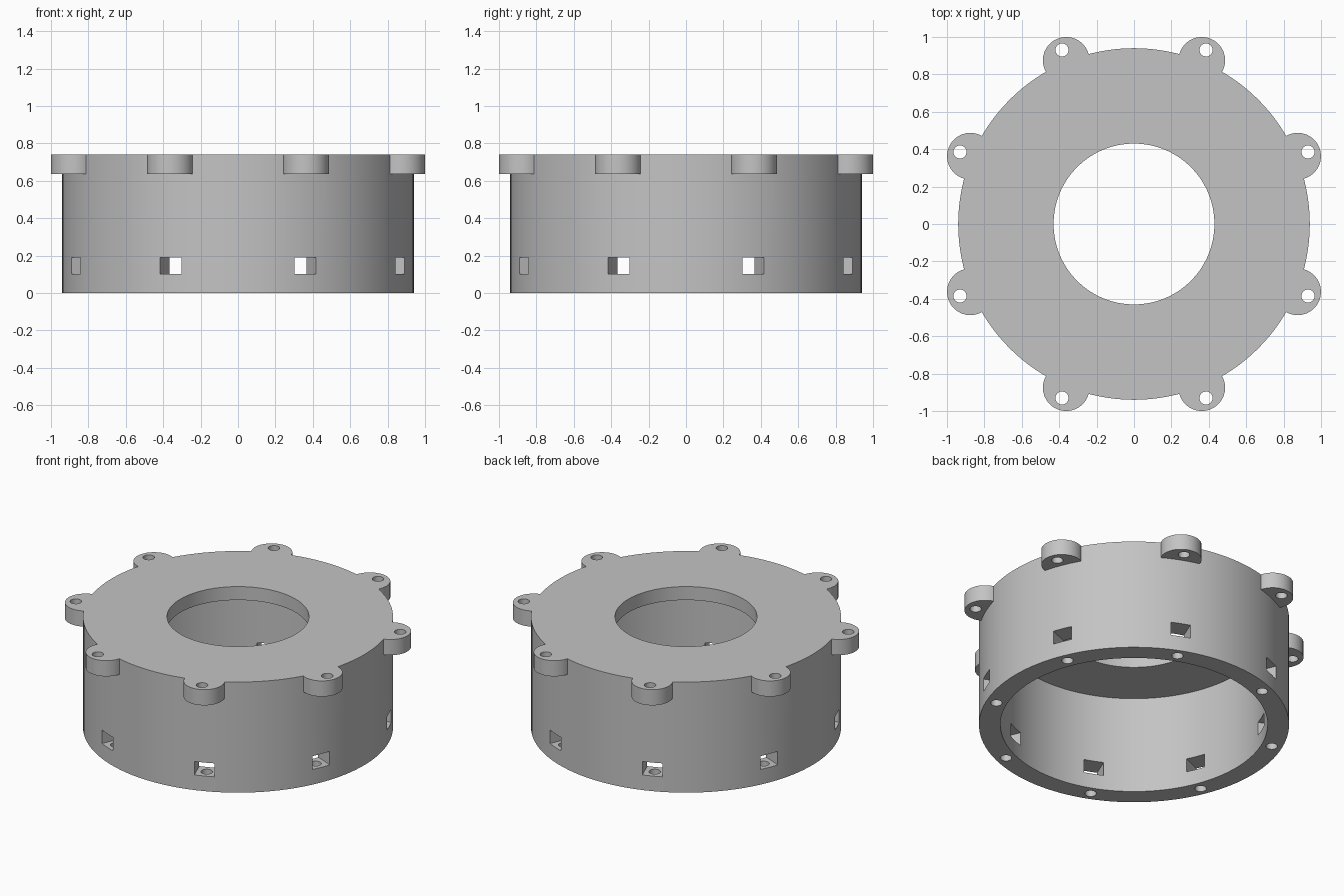
import bpy, bmesh, math
from mathutils import Matrix

cube = bpy.data.objects.get("Cube")
if cube:
    bpy.data.objects.remove(cube, do_unlink=True)

# Main dimensions
HEIGHT, OUTER, INNER, BORE = 0.74, 0.94, 0.81, 0.43
TOP_PLATE, LUG_DROP = 0.09, 0.105
COUNT = 8

grey = bpy.data.materials.new("plain grey")
grey.use_nodes = True
colour = (0.55, 0.55, 0.55, 1)
grey.diffuse_color = colour
grey.node_tree.nodes["Principled BSDF"].inputs["Base Color"].default_value = colour


def make_object(name, bm):
    mesh = bpy.data.meshes.new(name)
    bm.to_mesh(mesh)
    bm.free()
    mesh.materials.append(grey)
    obj = bpy.data.objects.new(name, mesh)
    bpy.context.collection.objects.link(obj)
    return obj


def add_cylinder(bm, radius, z0, z1, offset=0.0, angle=0.0, sides=32):
    place = Matrix.Rotation(angle, 4, "Z") @ Matrix.Translation((offset, 0, (z0 + z1) / 2))
    bmesh.ops.create_cone(bm, cap_ends=True, segments=sides, radius1=radius,
                          radius2=radius, depth=z1 - z0, matrix=place)


def add_box(bm, size, offset, z, angle):
    place = Matrix.Rotation(angle, 4, "Z") @ Matrix.Translation((offset, 0, z))
    bmesh.ops.create_cube(bm, size=1, matrix=place @ Matrix.Diagonal((*size, 1)))


def around(name, add, *args):
    """One object holding a ring of equally spaced copies."""
    bm = bmesh.new()
    for i in range(COUNT):
        add(bm, *args, (i + 0.5) * math.tau / COUNT)
    return make_object(name, bm)


def single(name, *args):
    bm = bmesh.new()
    add_cylinder(bm, *args, sides=128)
    return make_object(name, bm)


def combine(target, tool, operation):
    """Apply a boolean and discard the tool."""
    tool.hide_render = True
    mod = target.modifiers.new(tool.name, "BOOLEAN")
    mod.operation, mod.solver, mod.object = operation, "EXACT", tool
    bpy.context.view_layer.objects.active = target
    bpy.ops.object.modifier_apply(modifier=mod.name)
    bpy.data.objects.remove(tool, do_unlink=True)


# Round housing with eight screw lugs around its top rim
housing = single("ring_housing", OUTER, 0, HEIGHT)
lugs = around("lugs", add_cylinder, 0.125, HEIGHT - LUG_DROP, HEIGHT, 0.947)
combine(housing, lugs, "UNION")

# Open chamber below and central bore through the top plate
combine(housing, single("chamber", INNER, -0.1, HEIGHT - TOP_PLATE), "DIFFERENCE")
combine(housing, single("bore", BORE, HEIGHT / 2, HEIGHT + 0.1), "DIFFERENCE")

# Screw holes in the lugs
lug_holes = around("lug_holes", add_cylinder, 0.035, HEIGHT - 0.2, HEIGHT + 0.1, 1.007)
combine(housing, lug_holes, "DIFFERENCE")

# Nut windows through the wall, with screw holes rising into them from the base
windows = around("nut_windows", add_box, (0.3, 0.124, 0.09), 0.875, 0.146)
combine(housing, windows, "DIFFERENCE")
base_holes = around("base_holes", add_cylinder, 0.035, -0.1, 0.15, 0.875)
combine(housing, base_holes, "DIFFERENCE")

# Smooth round walls, crisp edges
bpy.ops.object.select_all(action="DESELECT")
housing.select_set(True)
bpy.context.view_layer.objects.active = housing
bpy.ops.object.shade_smooth_by_angle(angle=math.radians(30))
